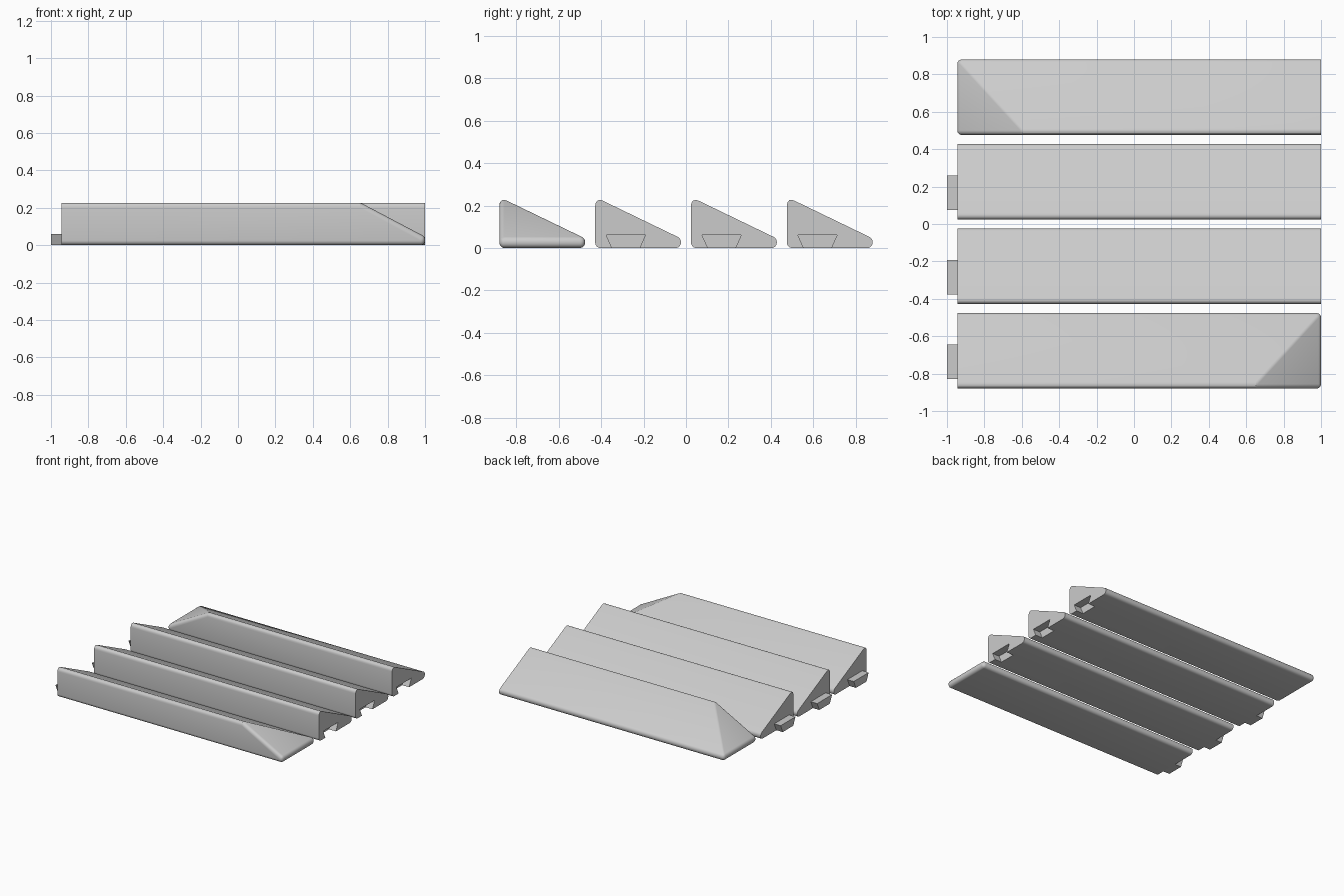
import bpy, bmesh, math

cube = bpy.data.objects.get("Cube")
if cube:
    bpy.data.objects.remove(cube, do_unlink=True)

LEFT, RIGHT = 1.0, -0.945      # ends of every bar along x
DEPTH, PITCH, FIRST_Y = 0.404, 0.452, -0.88
RIDGE, TOE = 0.24, 0.045       # sharp heights before rounding
RAMP = 0.37                    # length of the hipped end
RADIUS, MAX_BEVEL = 0.025, 0.05

grey = bpy.data.materials.new("plain grey")
grey.use_nodes = True
colour = (0.6, 0.6, 0.6, 1)
grey.diffuse_color = colour
grey.node_tree.nodes["Principled BSDF"].inputs["Base Color"].default_value = colour


def hull_object(name, points, caps=None):
    """Convex solid; edges lying outside the cap planes get a rounding weight."""
    bm = bmesh.new()
    for p in points:
        bm.verts.new(p)
    bmesh.ops.convex_hull(bm, input=bm.verts)
    bmesh.ops.dissolve_limit(bm, angle_limit=math.radians(1),
                             verts=bm.verts, edges=bm.edges)
    bmesh.ops.recalc_face_normals(bm, faces=bm.faces)
    if caps:
        weight = bm.edges.layers.float.new("bevel_weight_edge")
        for e in bm.edges:
            on_cap = any(all(abs(v.co.x - c) < 1e-4 for v in e.verts) for c in caps)
            if not on_cap:
                e[weight] = RADIUS * math.tan(e.calc_face_angle() / 2) / MAX_BEVEL
    mesh = bpy.data.meshes.new(name)
    bm.to_mesh(mesh)
    bm.free()
    mesh.materials.append(grey)
    ob = bpy.data.objects.new(name, mesh)
    bpy.context.collection.objects.link(ob)
    return ob


def activate(ob):
    bpy.ops.object.select_all(action='DESELECT')
    ob.select_set(True)
    bpy.context.view_layer.objects.active = ob


def dovetail(name, y, x0, x1, z0=0.0):
    """Trapezoid prism, wider at the top; the sides continue down to z0."""
    top, flare = 0.06, 0.45
    points = []
    for x in (x0, x1):
        for z in (z0, top):
            half = 0.092 - flare * (top - z)
            points += [(x, y + 0.144 - half, z), (x, y + 0.144 + half, z)]
    return hull_object(name, points)


def bar(name, y, ramp_end=None):
    """Wedge bar with its tall side to the front, optionally hipped at one end."""
    back = y + DEPTH
    points = []
    for x in (RIGHT, LEFT):
        hipped = x == ramp_end
        inset = math.copysign(RAMP, x) if hipped else 0
        points += [(x, y, 0), (x, back, 0), (x, back, TOE), (x - inset, y, RIDGE)]
        if hipped:
            points.append((x, y, TOE))
    ob = hull_object(name, points, [x for x in (RIGHT, LEFT) if x != ramp_end])

    # rounded long edges
    activate(ob)
    bevel = ob.modifiers.new("rounding", 'BEVEL')
    bevel.limit_method = 'WEIGHT'
    bevel.width, bevel.segments = MAX_BEVEL, 6
    bevel.use_clamp_overlap = False
    bpy.ops.object.modifier_apply(modifier=bevel.name)

    # dovetail socket in the left end
    if ramp_end != LEFT:
        cutter = dovetail("socket_cutter", y, LEFT - 0.06, LEFT + 0.03, -0.02)
        cutter.hide_render = True
        cut = ob.modifiers.new("socket", 'BOOLEAN')
        cut.operation, cut.solver, cut.object = 'DIFFERENCE', 'EXACT', cutter
        bpy.ops.object.modifier_apply(modifier=cut.name)
        bpy.data.objects.remove(cutter, do_unlink=True)

    activate(ob)
    bpy.ops.object.shade_smooth_by_angle(angle=math.radians(25))

    # dovetail tab on the right end
    if ramp_end != RIGHT:
        dovetail(name + "_tab", y, -1.0, RIGHT)


parts = [("front_corner_bar", LEFT), ("front_middle_bar", None),
         ("back_middle_bar", None), ("back_corner_bar", RIGHT)]
for i, (name, ramp_end) in enumerate(parts):
    bar(name, FIRST_Y + i * PITCH, ramp_end)
